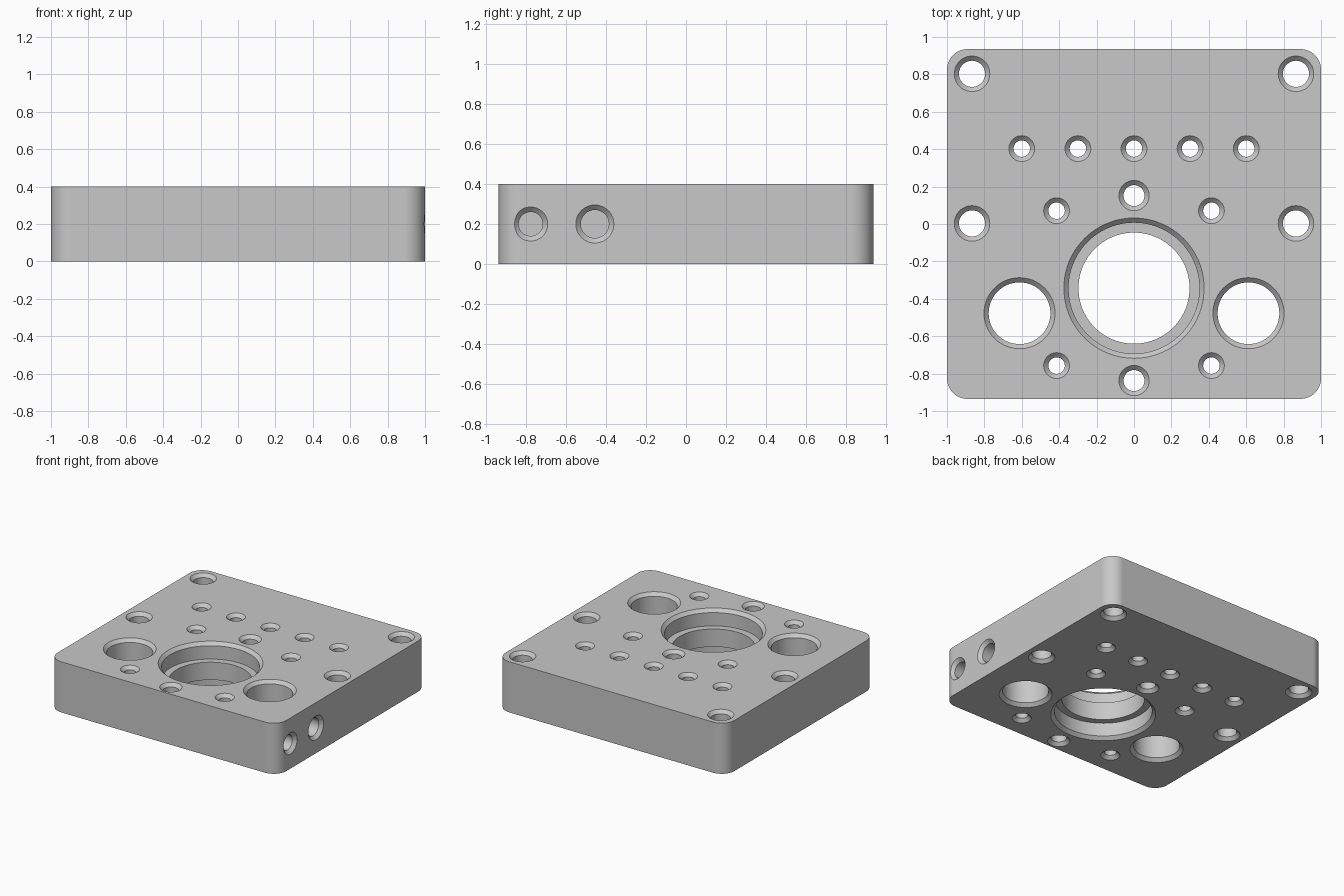
import bpy, bmesh, math
from mathutils import Matrix, Vector

if "Cube" in bpy.data.objects:
    bpy.data.objects.remove(bpy.data.objects["Cube"], do_unlink=True)

HX, HY, H = 1.0, 0.935, 0.4      # half width, half depth, thickness
CORNER, CHAMFER, OVER = 0.11, 0.025, 0.02

# Material
steel = bpy.data.materials.new("plain_grey")
steel.use_nodes = True
GREY = (0.58, 0.58, 0.58, 1)
steel.diffuse_color = GREY
steel.node_tree.nodes["Principled BSDF"].inputs["Base Color"].default_value = GREY


def make_object(name, bm):
    bmesh.ops.recalc_face_normals(bm, faces=bm.faces)
    mesh = bpy.data.meshes.new(name)
    bm.to_mesh(mesh)
    bm.free()
    obj = bpy.data.objects.new(name, mesh)
    bpy.context.collection.objects.link(obj)
    mesh.materials.append(steel)
    return obj


def lathe(bm, profile, matrix, segments):
    """Revolve (radius, z) points into a closed solid placed by matrix."""
    ring = [bm.verts.new((r, 0, z)) for r, z in profile]
    edges = [bm.edges.new(pair) for pair in zip(ring, ring[1:])]
    out = bmesh.ops.spin(bm, geom=ring + edges, cent=(0, 0, 0), axis=(0, 0, 1),
                         angle=math.tau, steps=segments, use_duplicate=False)
    verts = {v for f in bm.faces if not f.tag for v in f.verts}
    for f in bm.faces:
        f.tag = True
    bmesh.ops.transform(bm, matrix=matrix, verts=list(verts))
    bmesh.ops.remove_doubles(bm, verts=bm.verts[:], dist=0.0002)


def through_hole(bm, x, y, outer, segments=48):
    """Through hole chamfered at the top and bottom."""
    inner = outer - CHAMFER
    half = [(0, H + OVER), (outer + OVER, H + OVER), (inner, H - CHAMFER)]
    profile = half + [(r, H - z) for r, z in reversed(half)]
    lathe(bm, profile, Matrix.Translation((x, y, 0)), segments)


# Plate body with rounded vertical corners
bm = bmesh.new()
bmesh.ops.create_cube(bm, size=1, matrix=Matrix.Translation((0, 0, H / 2))
                      @ Matrix.Diagonal((2 * HX, 2 * HY, H, 1)))
upright = [e for e in bm.edges
           if abs(e.verts[0].co.z - e.verts[1].co.z) > H / 2]
bmesh.ops.bevel(bm, geom=upright, offset=CORNER, segments=12, profile=0.5,
                affect='EDGES')
plate = make_object("drilled_plate", bm)

# Cutter for every hole
bm = bmesh.new()
for side in (-1, 1):
    for y in (0.803, 0.003):                 # mounting holes
        through_hole(bm, side * 0.866, y, 0.095)
    for x in (0.3, 0.6):                     # straight row
        through_hole(bm, side * x, 0.403, 0.069)
    for y in (0.071, -0.757):                # small holes around the bore
        through_hole(bm, side * 0.414, y, 0.069)
    through_hole(bm, side * 0.612, -0.477, 0.19, 64)   # guide holes
through_hole(bm, 0, 0.403, 0.069)
for y in (0.152, -0.837):
    through_hole(bm, 0, y, 0.081)

# Main bore, counterbored from both sides
half = [(0, H + OVER), (0.375 + OVER, H + OVER), (0.35, H - CHAMFER),
        (0.35, H - 0.13), (0.297, H - 0.13)]
lathe(bm, half + [(r, H - z) for r, z in reversed(half)],
      Matrix.Translation((0, -0.343, 0)), 96)

# Blind ports in the side face
for y, outer in ((-0.775, 0.085), (-0.455, 0.095)):
    inner = outer - CHAMFER
    profile = [(0, OVER), (outer + OVER, OVER), (inner, -CHAMFER),
               (inner, -0.14), (0, -0.14)]
    place = (Matrix.Translation((HX, y, H / 2))
             @ Matrix.Rotation(math.pi / 2, 4, 'Y'))
    lathe(bm, profile, place, 48)
cutter = make_object("hole_cutter", bm)
cutter.hide_render = True

# Cut the holes, then discard the cutter
cut = plate.modifiers.new("holes", 'BOOLEAN')
cut.operation = 'DIFFERENCE'
cut.solver = 'EXACT'
cut.object = cutter
for obj in bpy.context.selected_objects:
    obj.select_set(False)
bpy.context.view_layer.objects.active = plate
plate.select_set(True)
bpy.ops.object.modifier_apply(modifier=cut.name)
bpy.data.objects.remove(cutter, do_unlink=True)

# Smooth round walls, crisp edges
bpy.ops.object.shade_smooth_by_angle(angle=math.radians(30))
weighted = plate.modifiers.new("even_shading", 'WEIGHTED_NORMAL')
weighted.keep_sharp = True
